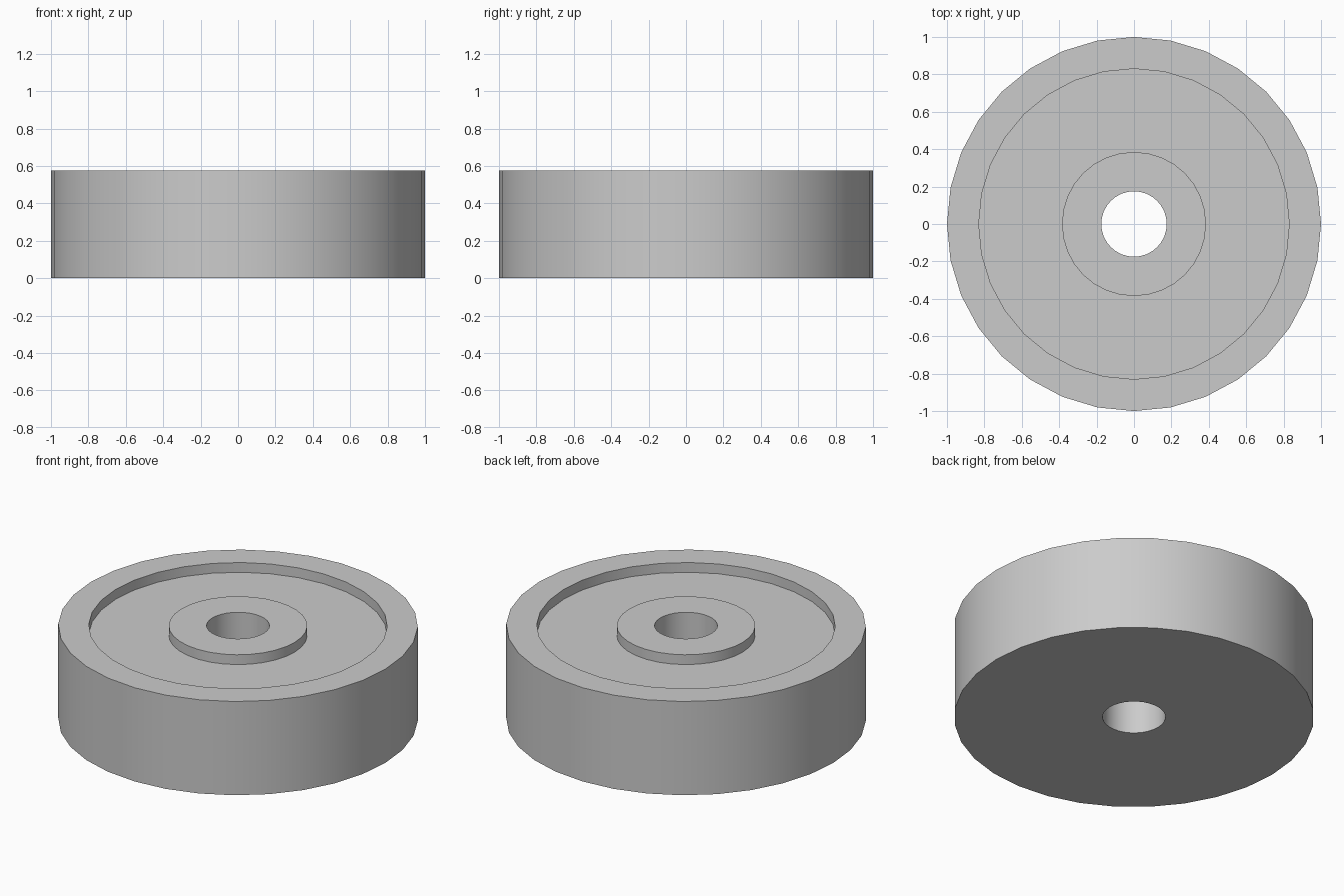
import bpy
import bmesh
import math

cube = bpy.data.objects.get("Cube")
if cube:
    bpy.data.objects.remove(cube, do_unlink=True)

SIDES = 32
HEIGHT = 0.575
FLOOR = HEIGHT - 0.06
OUTER, RECESS, HUB, BORE = 1.0, 0.83, 0.385, 0.175

grey = bpy.data.materials.new("plain grey")
grey.use_nodes = True
colour = (0.6, 0.6, 0.6, 1)
grey.diffuse_color = colour
grey.node_tree.nodes["Principled BSDF"].inputs["Base Color"].default_value = colour


def revolve(name, profile, sides):
    """Spin a closed (radius, height) profile around the z axis."""
    bm = bmesh.new()
    rings = []
    for i in range(sides):
        a = math.tau * i / sides
        rings.append([bm.verts.new((r * math.cos(a), r * math.sin(a), z))
                      for r, z in profile])
    count = len(profile)
    for i in range(sides):
        here, there = rings[i], rings[(i + 1) % sides]
        for j in range(count):
            k = (j + 1) % count
            bm.faces.new((here[j], there[j], there[k], here[k]))
    bmesh.ops.recalc_face_normals(bm, faces=bm.faces)
    mesh = bpy.data.meshes.new(name)
    bm.to_mesh(mesh)
    bm.free()
    mesh.materials.append(grey)
    obj = bpy.data.objects.new(name, mesh)
    bpy.context.collection.objects.link(obj)
    bpy.ops.object.select_all(action='DESELECT')
    obj.select_set(True)
    bpy.context.view_layer.objects.active = obj
    bpy.ops.object.shade_smooth_by_angle(angle=math.radians(30))
    return obj


# Wheel disc: raised rim, shallow recess, flush hub and a through bore
revolve("wheel_disc", [
    (BORE, 0), (OUTER, 0), (OUTER, HEIGHT), (RECESS, HEIGHT),
    (RECESS, FLOOR), (HUB, FLOOR), (HUB, HEIGHT), (BORE, HEIGHT),
], SIDES)
